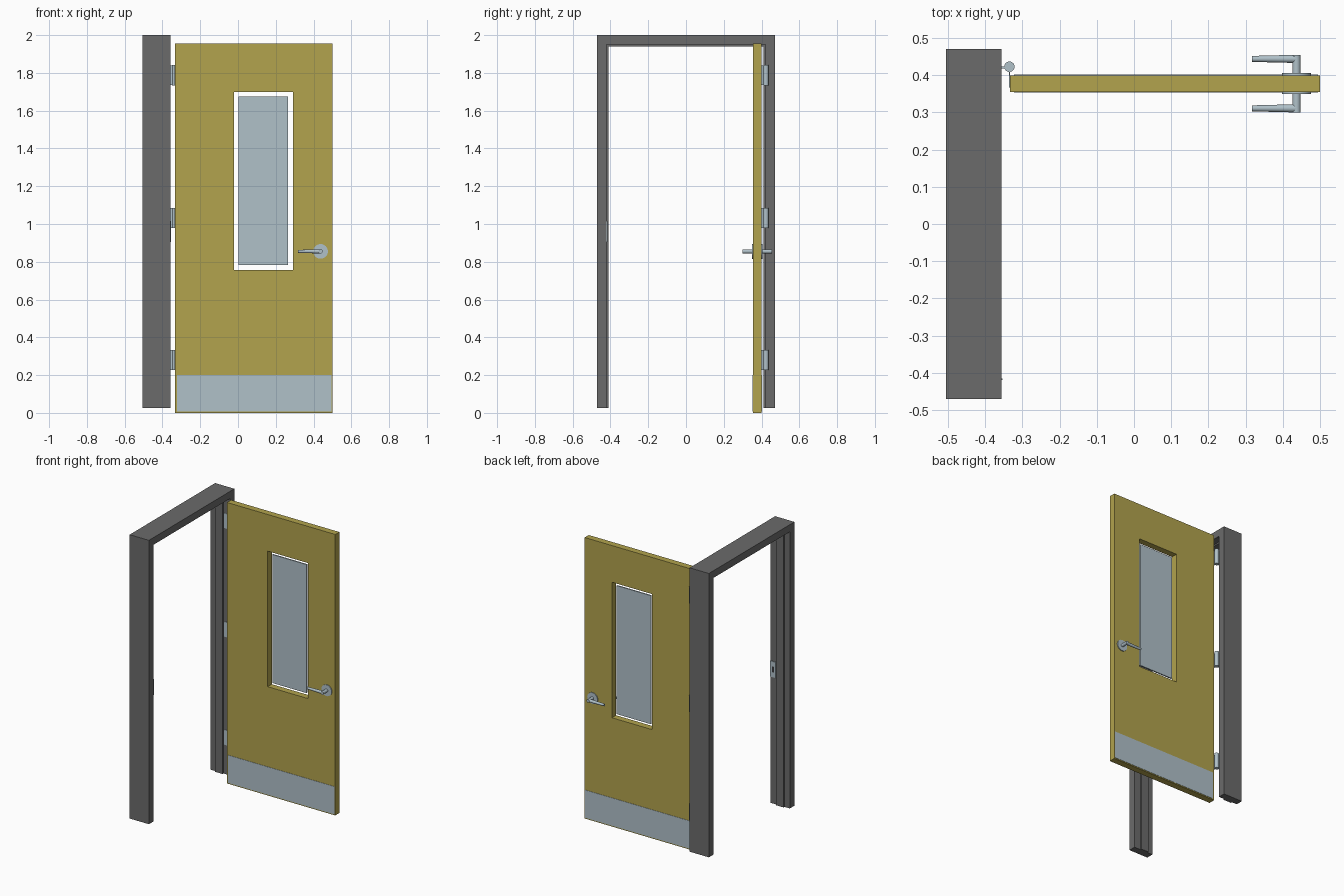
import bpy, bmesh, math
from mathutils import Matrix

if "Cube" in bpy.data.objects:
    bpy.data.objects.remove(bpy.data.objects["Cube"])


def material(name, rgb):
    m = bpy.data.materials.new(name)
    m.diffuse_color = (*rgb, 1)
    m.use_nodes = True
    m.node_tree.nodes["Principled BSDF"].inputs["Base Color"].default_value = m.diffuse_color
    return m


OCHRE = material("ochre_door_paint", (0.445, 0.366, 0.075))
GREY = material("dark_grey_frame_paint", (0.146, 0.146, 0.146))
STEEL = material("brushed_steel", (0.434, 0.533, 0.584))
GLASS = material("pale_glass", (0.434, 0.533, 0.584))
DARK = material("dark_recess", (0.04, 0.04, 0.045))


def finish(name, bm, mat):
    bmesh.ops.recalc_face_normals(bm, faces=bm.faces)
    me = bpy.data.meshes.new(name)
    bm.to_mesh(me)
    bm.free()
    me.materials.append(mat)
    ob = bpy.data.objects.new(name, me)
    bpy.context.collection.objects.link(ob)
    return ob


def box(name, x, y, z, mat):
    bm = bmesh.new()
    size = [b - a for a, b in (x, y, z)]
    mid = [(a + b) / 2 for a, b in (x, y, z)]
    bmesh.ops.create_cube(bm, size=1, matrix=Matrix.Translation(mid) @ Matrix.Diagonal((*size, 1)))
    return finish(name, bm, mat)


def rod(name, center, radius, length, axis, mat, radius2=None, sides=24):
    bm = bmesh.new()
    rot = {"x": Matrix.Rotation(math.pi / 2, 4, "Y"),
           "y": Matrix.Rotation(math.pi / 2, 4, "X"),
           "z": Matrix.Identity(4)}[axis]
    bmesh.ops.create_cone(bm, cap_ends=True, segments=sides, radius1=radius,
                          radius2=radius if radius2 is None else radius2, depth=length,
                          matrix=Matrix.Translation(center) @ rot)
    ob = finish(name, bm, mat)
    bpy.context.view_layer.objects.active = ob
    ob.select_set(True)
    bpy.ops.object.shade_smooth_by_angle(angle=math.radians(40))
    ob.select_set(False)
    return ob


# Door frame: stepped jamb profile (x, inward depth) mitred round a U path
profile = [(-0.505, 0), (-0.505, 0.05), (-0.465, 0.05), (-0.465, 0.06),
           (-0.405, 0.06), (-0.405, 0.05), (-0.357, 0.05), (-0.357, 0)]
bm = bmesh.new()
stations = []
for side, top in ((-1, False), (-1, True), (1, True), (1, False)):
    stations.append([bm.verts.new((x, side * (0.47 - d), 2 - d if top else 0.025))
                     for x, d in profile])
n = len(profile)
for a, b in zip(stations, stations[1:]):
    for i in range(n):
        bm.faces.new((a[i], a[(i + 1) % n], b[(i + 1) % n], b[i]))
bm.faces.new(stations[0])
bm.faces.new(stations[-1])
finish("door_frame", bm, GREY)

# Door leaf with a window opening
Y0, Y1 = 0.355, 0.40
bm = bmesh.new()


def loop(x0, x1, z0, z1, y):
    return [bm.verts.new((x, y, z)) for x, z in ((x0, z0), (x1, z0), (x1, z1), (x0, z1))]


outer = [loop(-0.333, 0.5, 0, 1.955, y) for y in (Y0, Y1)]
inner = [loop(-0.02, 0.29, 0.757, 1.70, y) for y in (Y0, Y1)]
for a, b in ((outer[0], inner[0]), (outer[1], inner[1]), outer, inner):
    for i in range(4):
        j = (i + 1) % 4
        bm.faces.new((a[i], a[j], b[j], b[i]))
finish("door_leaf", bm, OCHRE)

# Window pane, set in the middle of the opening with a clear gap round it
box("window_pane", (0.003, 0.266), (0.373, 0.382), (0.782, 1.676), GLASS)

# Kick plates, roses and lever handles on both sides of the door
for label, face, out in (("front", Y0, -1), ("back", Y1, 1)):
    box(label + "_kick_plate", (-0.323, 0.495), sorted((face, face + out * 0.002)),
        (0.007, 0.20), STEEL)
    rod(label + "_handle_rose", (0.437, face + out * 0.003, 0.855), 0.039, 0.006, "y", STEEL, sides=32)
    rod(label + "_handle_stem", (0.437, face + out * 0.0275, 0.855), 0.011, 0.055, "y", STEEL)
    rod(label + "_handle_lever", (0.377, face + out * 0.044, 0.855), 0.008, 0.12, "x", STEEL, radius2=0.011)

# Hinges: barrel, leaf on the door edge, leaf on the frame
for label, z in (("lower", 0.28), ("middle", 1.032), ("upper", 1.787)):
    rod(label + "_hinge_barrel", (-0.335, 0.423, z), 0.014, 0.108, "z", STEEL)
    box(label + "_hinge_door_leaf", (-0.336, -0.333), (0.367, 0.423), (z - 0.052, z + 0.052), STEEL)
    box(label + "_hinge_frame_leaf", (-0.40, -0.335), (0.418, 0.423), (z - 0.052, z + 0.052), STEEL)

# Strike plate with its latch hole on the opposite jamb
box("strike_plate", (-0.397, -0.354), (-0.42, -0.416), (0.905, 1.015), STEEL)
box("latch_hole", (-0.388, -0.370), (-0.417, -0.4155), (0.94, 0.98), DARK)
